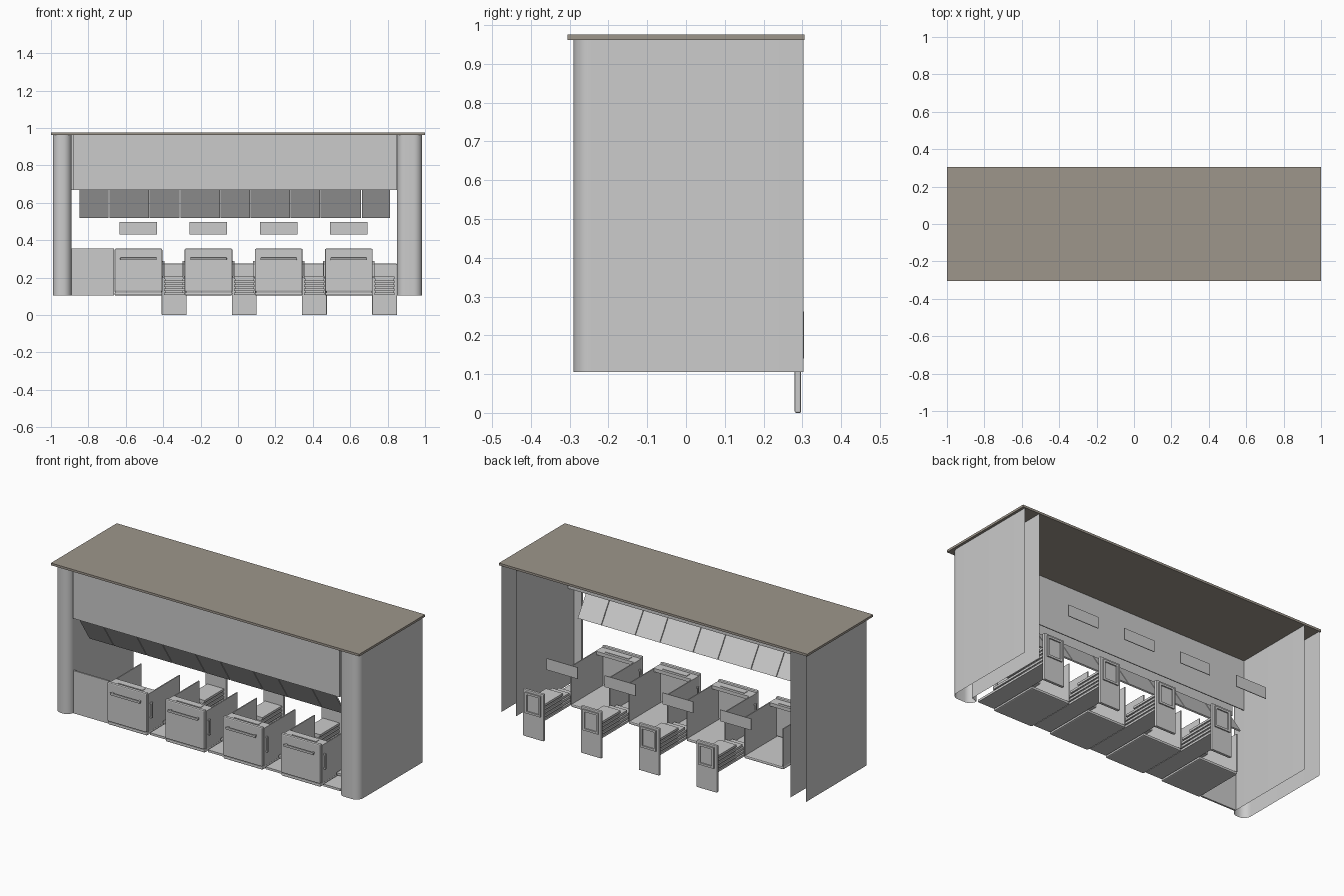
import bpy, bmesh, math

if "Cube" in bpy.data.objects:
    bpy.data.objects.remove(bpy.data.objects["Cube"])


def material(name, rgb):
    m = bpy.data.materials.new(name)
    m.diffuse_color = (*rgb, 1)
    m.use_nodes = True
    m.node_tree.nodes["Principled BSDF"].inputs["Base Color"].default_value = m.diffuse_color
    return m


GREY = material("light grey", (0.60, 0.60, 0.60))
TAUPE = material("taupe", (0.34, 0.305, 0.26))


def finish(name, bm, mat, bevel=0):
    bmesh.ops.recalc_face_normals(bm, faces=bm.faces)
    me = bpy.data.meshes.new(name)
    bm.to_mesh(me)
    bm.free()
    me.materials.append(mat)
    ob = bpy.data.objects.new(name, me)
    bpy.context.collection.objects.link(ob)
    if bevel:
        mod = ob.modifiers.new("bevel", 'BEVEL')
        mod.width = bevel
        mod.segments = 2
    return ob


def box(name, x0, x1, y0, y1, z0, z1, mat=GREY, bevel=0):
    bm = bmesh.new()
    bmesh.ops.create_cube(bm, size=1)
    for v in bm.verts:
        v.co.x = x0 if v.co.x < 0 else x1
        v.co.y = y0 if v.co.y < 0 else y1
        v.co.z = z0 if v.co.z < 0 else z1
    return finish(name, bm, mat, bevel)


def smooth(ob):
    bpy.ops.object.select_all(action='DESELECT')
    ob.select_set(True)
    bpy.context.view_layer.objects.active = ob
    bpy.ops.object.shade_smooth_by_angle(angle=math.radians(35))


def arc(cx, cy, r, a0, a1, n=8):
    return [(cx + r * math.cos(math.radians(a0 + (a1 - a0) * i / n)),
             cy + r * math.sin(math.radians(a0 + (a1 - a0) * i / n))) for i in range(n + 1)]


def wall(name, pts, z0, z1):
    """Upright sheet following a plan outline."""
    bm = bmesh.new()
    low = [bm.verts.new((x, y, z0)) for x, y in pts]
    top = [bm.verts.new((x, y, z1)) for x, y in pts]
    for i in range(len(pts) - 1):
        bm.faces.new((low[i], low[i + 1], top[i + 1], top[i]))
    ob = finish(name, bm, GREY)
    smooth(ob)
    return ob


# countertop
box("countertop", -1, 1, -0.305, 0.305, 0.962, 0.975, TAUPE)

# end housings: hollow, open at back and bottom, with rounded fronts
R = 0.045
wall("left_end", [(-0.99, 0.303)] + arc(-0.99 + R, -0.29 + R, R, 180, 270)
     + arc(-0.89 - R, -0.29 + R, R, 270, 360) + [(-0.89, 0.303)], 0.105, 0.962)
wall("right_end", [(0.985, 0.303)] + arc(0.985 - R, -0.29 + R, R, 0, -90)
     + arc(0.85 + R, -0.29 + R, R, 270, 180) + [(0.89, -0.235), (0.89, 0.303)], 0.105, 0.962)

# upper fascia, front and rear sheets
box("upper_front_panel", -0.88, 0.85, -0.272, -0.262, 0.67, 0.962)
box("upper_back_panel", -0.89, 0.89, -0.185, -0.18, 0.67, 0.962)

# row of tilted flaps under the fascia
edges = [-0.85, -0.69, -0.475, -0.31, -0.095, 0.065, 0.28, 0.44, 0.66, 0.815]
for i in range(9):
    bm = bmesh.new()
    x0, x1 = edges[i] + 0.002, edges[i + 1] - 0.002
    prof = [(-0.262, 0.67), (-0.165, 0.52), (-0.158, 0.524), (-0.252, 0.67)]
    a = [bm.verts.new((x0, y, z)) for y, z in prof]
    b = [bm.verts.new((x1, y, z)) for y, z in prof]
    bm.faces.new(a)
    bm.faces.new(b)
    for k in range(4):
        bm.faces.new((a[k], a[k - 1], b[k - 1], b[k]))
    finish("tilted_flap", bm, GREY)

# fixed panel beside the drawers
box("left_lower_panel", -0.89, -0.662, -0.255, -0.245, 0.105, 0.355)

for i in range(4):
    x0 = -0.66 + 0.375 * i
    x1 = x0 + 0.255
    # open-backed bin
    box("bin_front", x0, x1, -0.27, -0.25, 0.125, 0.355, GREY, 0.006)
    box("bin_floor", x0, x1, -0.265, 0.04, 0.105, 0.122, GREY, 0.006)
    box("bin_left_wall", x0, x0 + 0.006, -0.25, 0.04, 0.122, 0.345)
    box("bin_right_wall", x1 - 0.006, x1, -0.25, 0.04, 0.122, 0.345)
    box("bin_front_ledge", x0 + 0.006, x1 - 0.006, -0.25, -0.19, 0.325, 0.345)
    box("ledge_plate", x0 + 0.05, x1 - 0.05, -0.235, -0.205, 0.345, 0.348)
    # pull handle and side grips
    box("pull_handle", x0 + 0.03, x1 - 0.03, -0.29, -0.28, 0.294, 0.307, GREY, 0.003)
    for hx in (x0 + 0.035, x1 - 0.045):
        box("handle_mount", hx, hx + 0.01, -0.281, -0.269, 0.296, 0.305)
    for s, xs in ((-1, x0), (1, x1)):
        if i == 0 and s < 0:
            continue
        a, b = sorted((xs + s * 0.006, xs + s * 0.011))
        box("side_grip", a, b, -0.235, -0.225, 0.2, 0.29)
        a, b = sorted((xs, xs + s * 0.011))
        for z in (0.2, 0.282):
            box("side_grip_mount", a, b, -0.235, -0.225, z, z + 0.008)
    # stepped slats between bins
    p0, p1 = x1 - 0.003, x1 + 0.13
    for k, ys in enumerate((-0.25, -0.13, -0.02, 0.04, 0.1)):
        z = 0.108 + 0.021 * k
        box("slat", p0 + 0.012, p1 - 0.012, ys, 0.28, z, z + 0.013)
    box("slat_core", p0 + 0.018, p1 - 0.018, 0.1, 0.28, 0.108, 0.2)
    # rear support plate with framed display
    box("rear_support", p0, p1, 0.28, 0.297, 0, 0.275, GREY, 0.004)
    c = (p0 + p1) / 2
    for a, b, z0, z1 in ((-0.05, -0.038, 0.14, 0.262), (0.038, 0.05, 0.14, 0.262),
                         (-0.038, 0.038, 0.14, 0.152), (-0.038, 0.038, 0.25, 0.262)):
        box("display_frame", c + a, c + b, 0.296, 0.304, z0, z1)
    # rear label plate above each bin
    box("rear_plate", x0 + 0.027, x1 - 0.028, 0.298, 0.302, 0.43, 0.497)
